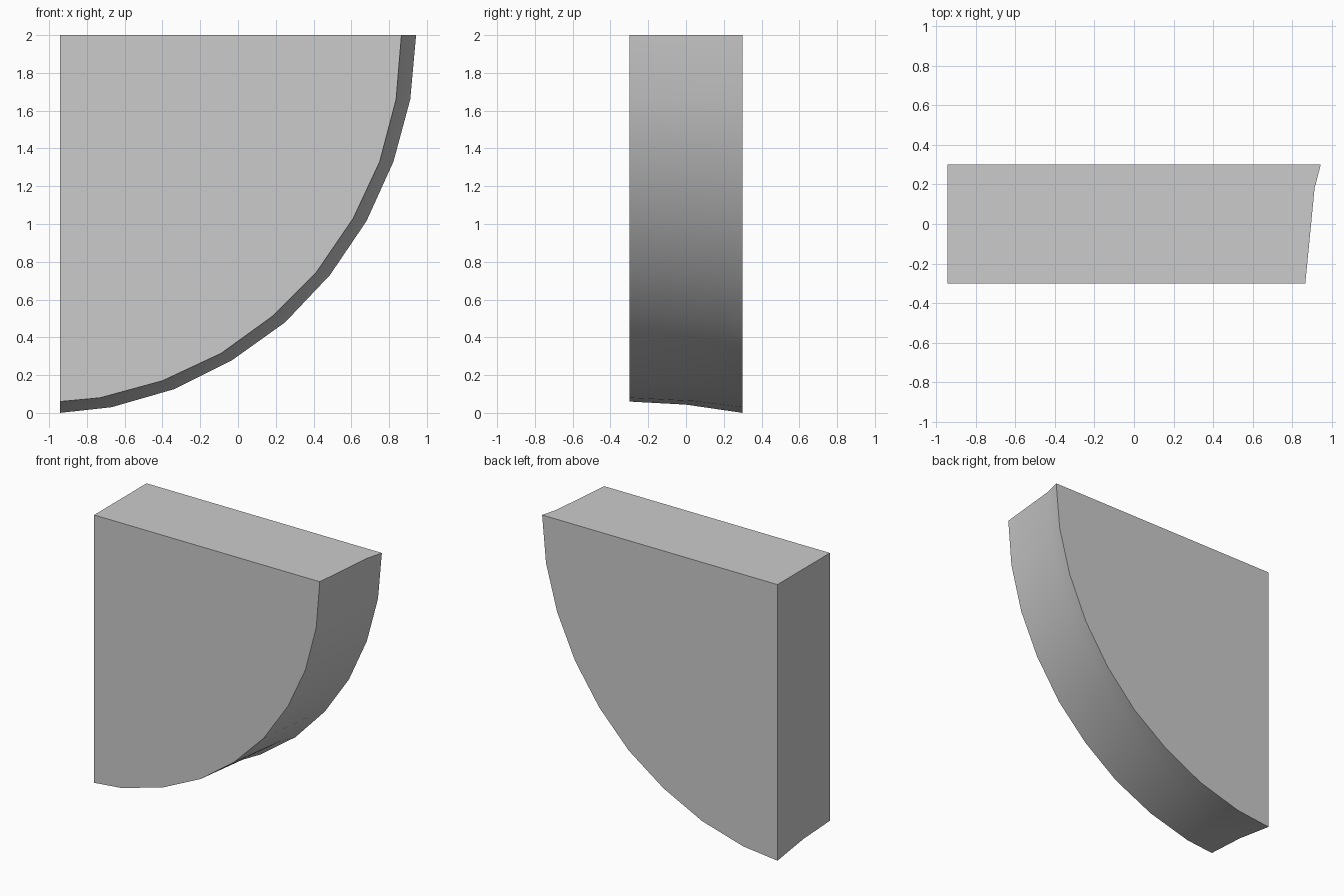
import bpy
import bmesh

cube = bpy.data.objects.get("Cube")
if cube:
    bpy.data.objects.remove(cube, do_unlink=True)

# One flat grey
grey = bpy.data.materials.new("plain_grey")
grey.use_nodes = True
colour = (0.6, 0.6, 0.6, 1)
grey.diffuse_color = colour
grey.node_tree.nodes["Principled BSDF"].inputs["Base Color"].default_value = colour

LEFT, TOP, DEPTH = -0.943, 2.0, 0.3

# Curved edge of the front and back faces, from bottom to top (x, z)
front_arc = [(LEFT, .06), (-.73, .08), (-.40, .17), (-.09, .315), (.18, .51),
             (.415, .745), (.61, 1.03), (.75, 1.33), (.837, 1.66), (.865, TOP)]
back_arc = [(LEFT, 0), (-.67, .03), (-.34, .125), (-.03, .28), (.25, .48),
            (.487, .73), (.68, 1.015), (.823, 1.33), (.912, 1.66), (.943, TOP)]

# Middle of the flared rim, where it starts to turn out more steeply
mid_arc = []
for i, (f, b) in enumerate(zip(front_arc, back_arc)):
    t = min(i / 4, 1)
    out = .27 + .33 * t
    mid_arc.append((f[0] + (b[0] - f[0]) * out, .18 * t, f[1] + (b[1] - f[1]) * out))

bm = bmesh.new()
rings = [[bm.verts.new((x, -DEPTH, z)) for x, z in front_arc],
         [bm.verts.new(p) for p in mid_arc],
         [bm.verts.new((x, DEPTH, z)) for x, z in back_arc]]
corner_front = bm.verts.new((LEFT, -DEPTH, TOP))
corner_back = bm.verts.new((LEFT, DEPTH, TOP))

# Flared rim
for a, b in zip(rings, rings[1:]):
    for i in range(len(a) - 1):
        bm.faces.new((a[i], a[i + 1], b[i + 1], b[i])).smooth = True

# Flat faces: front, back, top and straight side
bm.faces.new(rings[0] + [corner_front])
bm.faces.new(rings[2] + [corner_back])
bm.faces.new([r[-1] for r in rings] + [corner_back, corner_front])
bm.faces.new([r[0] for r in rings] + [corner_back, corner_front])
bmesh.ops.recalc_face_normals(bm, faces=bm.faces)

mesh = bpy.data.meshes.new("quarter_round_block")
bm.to_mesh(mesh)
bm.free()
mesh.materials.append(grey)
block = bpy.data.objects.new("quarter_round_block", mesh)
bpy.context.collection.objects.link(block)

# Smooth rim with crisp borders
bpy.ops.object.select_all(action='DESELECT')
block.select_set(True)
bpy.context.view_layer.objects.active = block
bpy.ops.object.shade_smooth_by_angle(angle=0.6)
